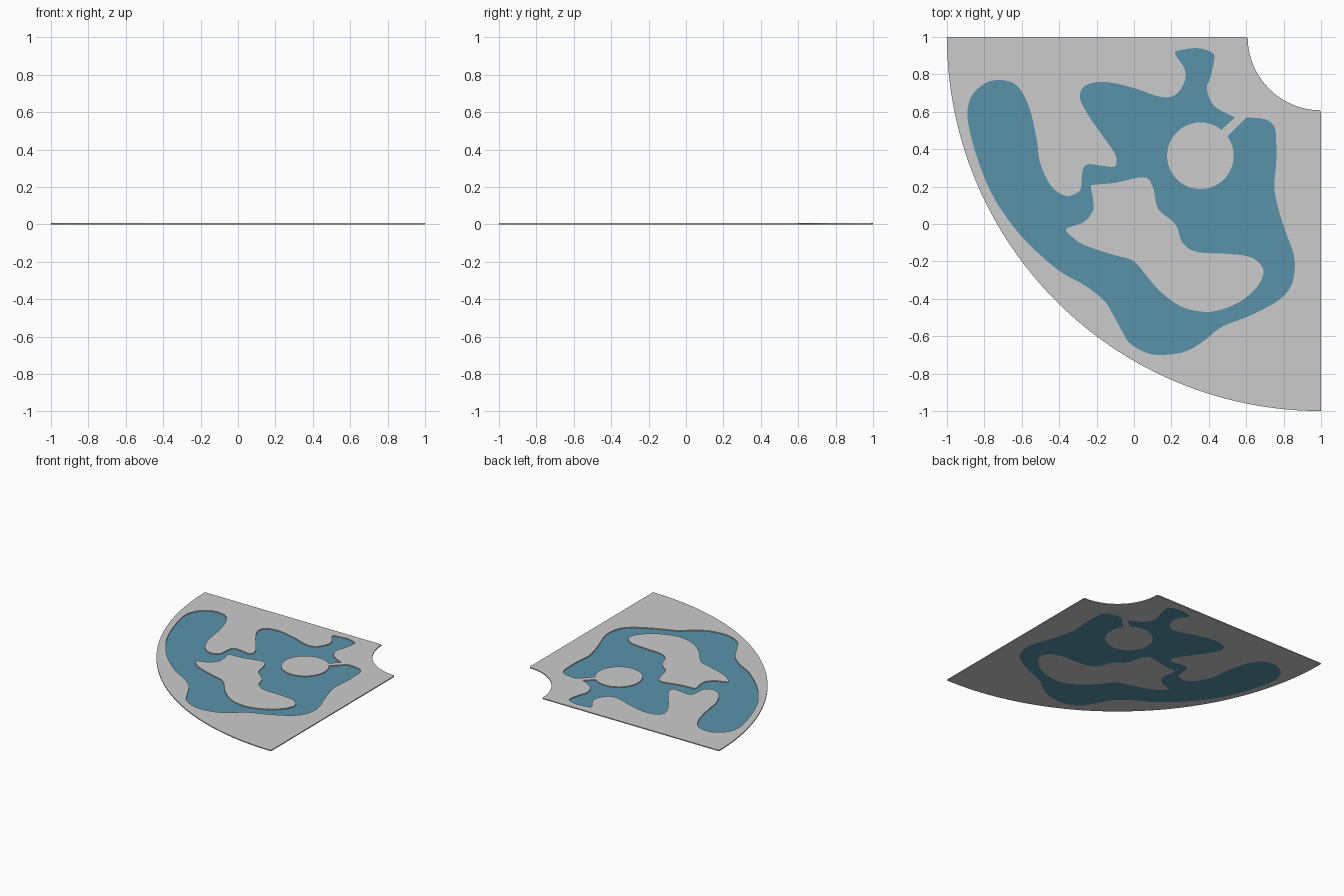
import bpy
from math import cos, sin, radians
from mathutils import Vector

if "Cube" in bpy.data.objects:
    bpy.data.objects.remove(bpy.data.objects["Cube"])

PLATE_H, WATER_H = 0.008, 0.001


def arc(cx, cy, r, a0, a1, n):
    return [Vector((cx + r * cos(radians(a0 + (a1 - a0) * i / n)),
                    cy + r * sin(radians(a0 + (a1 - a0) * i / n)))) for i in range(n + 1)]


def smooth(pts, closed, steps=5):
    """Catmull-Rom curve through points given in hundredths of a unit."""
    p = [Vector(q) / 100 for q in pts]
    n = len(p)
    get = (lambda i: p[i % n]) if closed else (lambda i: p[max(0, min(n - 1, i))])
    out = []
    for i in range(n if closed else n - 1):
        a, b, c, d = (get(i + k) for k in (-1, 0, 1, 2))
        for s in range(steps):
            t = s / steps
            out.append(0.5 * (2 * b + (c - a) * t + (2 * a - 5 * b + 4 * c - d) * t ** 2
                              + (3 * b - a - 3 * c + d) * t ** 3))
    return out if closed else out + [p[-1]]


def slab(name, loops, height):
    """Flat filled outline (nested loops become holes and islands), standing on z = 0."""
    cu = bpy.data.curves.new(name, 'CURVE')
    cu.dimensions, cu.fill_mode, cu.extrude = '2D', 'BOTH', height / 2
    for loop in loops:
        sp = cu.splines.new('POLY')
        sp.points.add(len(loop) - 1)
        for pt, v in zip(sp.points, loop):
            pt.co = (v.x, v.y, 0, 1)
        sp.use_cyclic_u = True
    ob = bpy.data.objects.new(name, cu)
    bpy.context.collection.objects.link(ob)
    bpy.ops.object.select_all(action='DESELECT')
    ob.select_set(True)
    bpy.context.view_layer.objects.active = ob
    bpy.ops.object.convert(target='MESH')
    ob = bpy.context.object
    ob.name = name
    for v in ob.data.vertices:
        v.co.z += height / 2
    ob.data.polygons.foreach_set('use_smooth', [False] * len(ob.data.polygons))
    return ob


# Quarter-ring border with slightly eased inner corners
border = (arc(1, 1, 2, 180, 270, 64)
          + [Vector((1, 0.6)), Vector((0.99, 0.61))]
          + arc(1, 1, 0.392, 266, 184, 28)
          + [Vector((0.61, 0.99)), Vector((0.6, 1))])

# Shore of the pool, clockwise from the causeway
shore = smooth([
    (60, 57), (70, 56), (75, 52), (76, 44), (76, 32), (75, 20), (77, 9), (81, -4),
    (85, -15), (86, -23), (84, -33), (77, -41), (62, -49), (47, -55), (38, -62), (28, -68),
    (16, -70), (7, -69), (-2, -64), (-6, -58), (-12, -47), (-16, -41), (-26, -33), (-40, -25),
    (-56, -11), (-67, 2), (-77, 18), (-85, 39), (-89, 57), (-87, 68), (-80, 75), (-72, 77),
    (-64, 75), (-59, 69), (-55, 59), (-52, 45), (-50, 32), (-44, 20), (-36, 15), (-29, 18),
    (-28, 25), (-27, 30), (-24, 32), (-16, 31), (-10, 31), (-10, 37), (-16, 46), (-25, 59),
    (-29, 68), (-26, 74), (-16, 76), (-1, 73), (14, 68), (22, 69), (27, 76), (27, 83),
    (22, 91), (25, 93), (34, 94), (41, 92), (43, 89), (41, 79), (39, 72), (43, 63), (54, 57)],
    False)
# Round platform at the end of the causeway
shore += arc(0.355, 0.365, 0.178, 51, 326 + 70, 60)

# Free island
island = smooth([
    (-23, 20), (-21, 21), (-10, 22), (5, 25), (10, 20), (13, 8), (22, 0), (26, -10),
    (34, -15), (51, -16), (63, -18), (69, -24), (67, -32), (59, -40), (49, -45), (38, -47),
    (25, -44), (14, -36), (7, -28), (0, -20), (-9, -17), (-19, -14), (-29, -10), (-36, -4),
    (-35, -2), (-27, 1), (-22, 7), (-22, 14)], True)

# Deck with the pool cut through it
slab("deck", [border, shore, island], PLATE_H)

# Water lying at the bottom of the pool
water = slab("water", [shore, island], WATER_H)
blue = bpy.data.materials.new("water_blue")
blue.diffuse_color = (0.10, 0.29, 0.40, 1)
blue.use_nodes = True
blue.node_tree.nodes["Principled BSDF"].inputs["Base Color"].default_value = blue.diffuse_color
water.data.materials.append(blue)
